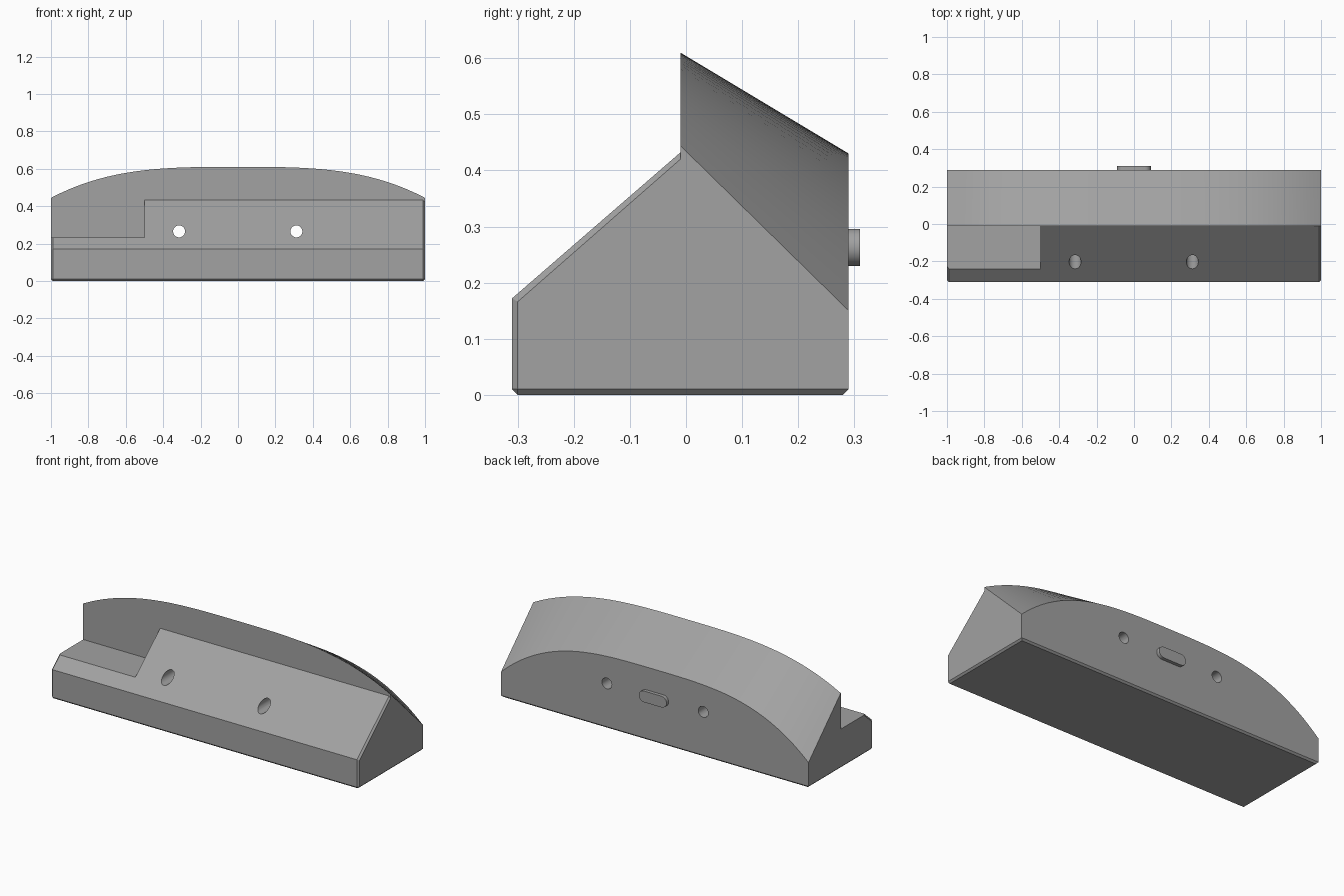
import bpy, bmesh, math

if "Cube" in bpy.data.objects:
    bpy.data.objects.remove(bpy.data.objects["Cube"])

grey = bpy.data.materials.new("plain_grey")
grey.diffuse_color = (0.36, 0.36, 0.36, 1)
grey.use_nodes = True
grey.node_tree.nodes["Principled BSDF"].inputs["Base Color"].default_value = grey.diffuse_color


def make_object(name, bm):
    bmesh.ops.recalc_face_normals(bm, faces=bm.faces)
    mesh = bpy.data.meshes.new(name)
    bm.to_mesh(mesh)
    bm.free()
    mesh.materials.append(grey)
    ob = bpy.data.objects.new(name, mesh)
    bpy.context.collection.objects.link(ob)
    return ob


def loft(name, rings):
    """Skin closed rings of equal length and cap both ends."""
    bm = bmesh.new()
    rows = [[bm.verts.new(p) for p in ring] for ring in rings]
    n = len(rows[0])
    for a, b in zip(rows, rows[1:]):
        for i in range(n):
            j = (i + 1) % n
            bm.faces.new((a[i], a[j], b[j], b[i]))
    bm.faces.new(rows[0])
    bm.faces.new(rows[-1])
    bmesh.ops.remove_doubles(bm, verts=bm.verts, dist=0.0005)
    return make_object(name, bm)


def body_ring(x):
    crest = 0.61 - 0.166 * abs(x) ** 3.2
    rear = 0.43 - 0.28 * abs(x) ** 3.3
    if abs(x) > 0.995:  # chamfered ends
        lower = [(-0.30, 0.01), (-0.30, 0.01), (-0.30, 0.166), (-0.01, 0.42)]
        back = [(0.29, 0.01), (0.29, 0.01)]
    else:
        lower = [(-0.30, 0), (-0.31, 0.01), (-0.31, 0.172), (-0.01, 0.432)]
        back = [(0.29, 0.01), (0.28, 0)]
    return [(x, y, z) for y, z in lower + [(-0.01, crest), (0.29, rear)] + back]


# Main body with sloped front and arched crest
stations = [-1] + [-0.99 + 1.98 * i / 48 for i in range(49)] + [1]
body = loft("body", [body_ring(x) for x in stations])


def cut(cutter):
    cutter.hide_render = True
    mod = body.modifiers.new("cut", 'BOOLEAN')
    mod.object = cutter
    mod.operation = 'DIFFERENCE'
    mod.solver = 'EXACT'
    bpy.context.view_layer.objects.active = body
    bpy.ops.object.modifier_apply(modifier=mod.name)
    bpy.data.objects.remove(cutter)


# Flat-floored notch at the left of the slope
cut(loft("notch_cutter", [[(x, y, z) for y, z in
    ((-0.4, 0.232), (-0.01, 0.232), (-0.01, 0.434), (-0.4, 0.434))]
    for x in (-1.1, -0.5)]))

# Two screw holes running front to back
for cx in (-0.315, 0.312):
    ring = [(cx + 0.032 * math.cos(t), 0.265 + 0.032 * math.sin(t))
            for t in (2 * math.pi * i / 32 for i in range(32))]
    cut(loft("hole_cutter", [[(x, y, z) for x, z in ring] for y in (-0.5, 0.5)]))

# Rounded plug on the back
outline = []
for side in (1, -1):
    for i in range(13):
        t = -math.pi / 2 + math.pi * i / 12
        outline.append((side * (0.057 + 0.033 * math.cos(t)),
                        0.263 + side * 0.033 * math.sin(t)))
plug = loft("rear_plug", [[(x, y, z) for x, z in outline] for y in (0.28, 0.31)])

# Smooth curved faces, keep edges sharp
for ob in (body, plug):
    bpy.ops.object.select_all(action='DESELECT')
    ob.select_set(True)
    bpy.context.view_layer.objects.active = ob
    bpy.ops.object.shade_smooth_by_angle(angle=math.radians(25))
